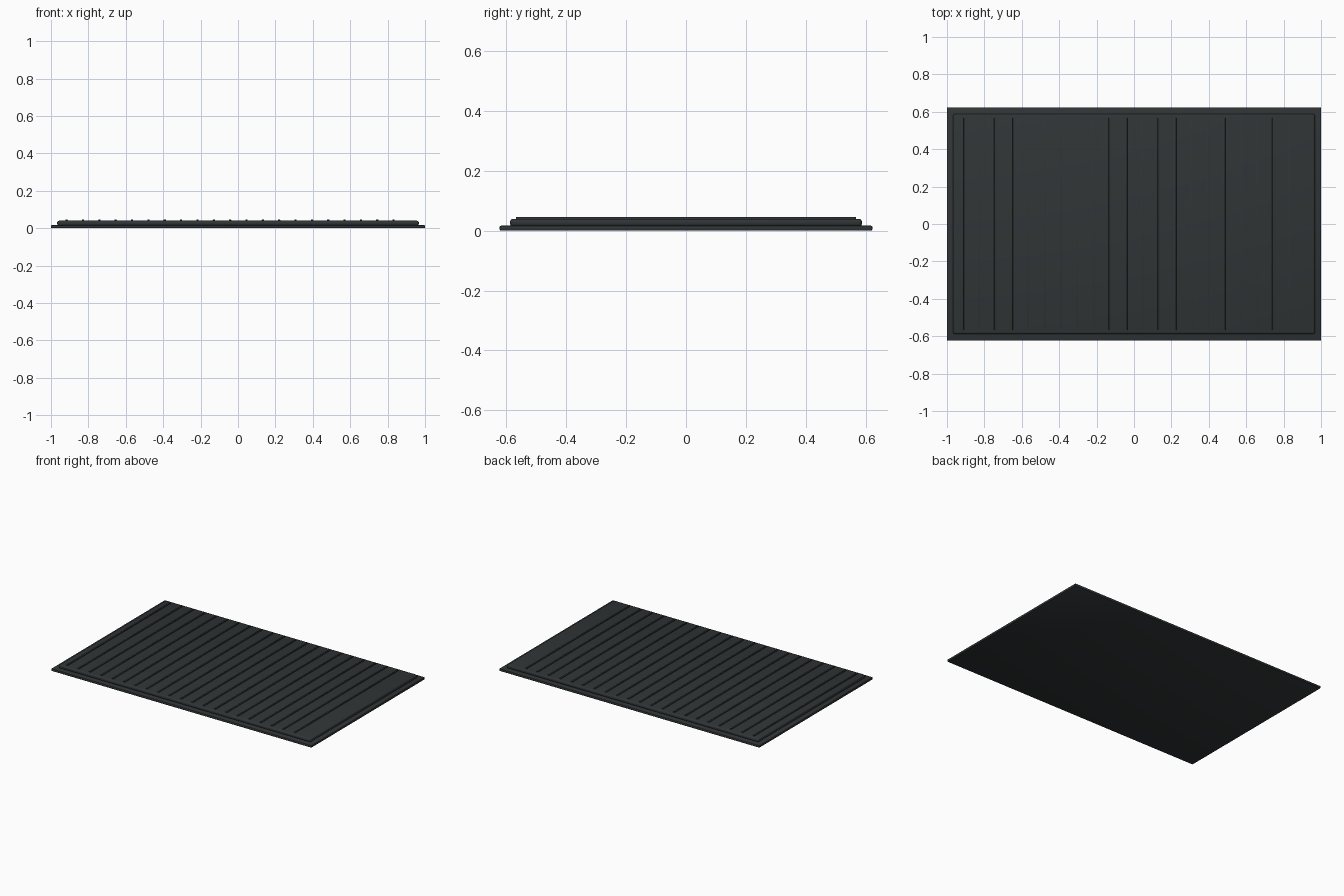
import bpy, math

if "Cube" in bpy.data.objects:
    bpy.data.objects.remove(bpy.data.objects["Cube"])

mat = bpy.data.materials.new("dark_rubber")
mat.diffuse_color = (0.03, 0.035, 0.037, 1)
mat.use_nodes = True
mat.node_tree.nodes["Principled BSDF"].inputs["Base Color"].default_value = mat.diffuse_color


def slab(name, x, hx, hy, z0, z1, bevel, segments):
    """Bevelled box given centre x, half sizes and z range."""
    bpy.ops.mesh.primitive_cube_add(size=2, location=(x, 0, (z0 + z1) / 2))
    ob = bpy.context.object
    ob.name = name
    ob.scale = (hx, hy, (z1 - z0) / 2)
    bpy.ops.object.transform_apply(location=False, rotation=False, scale=True)
    mod = ob.modifiers.new("bevel", 'BEVEL')
    mod.width = bevel
    mod.segments = segments
    bpy.ops.object.modifier_apply(modifier=mod.name)
    bpy.ops.object.shade_smooth_by_angle(angle=math.radians(35))
    ob.data.materials.append(mat)
    return ob


# thin base sheet
slab("base_sheet", 0, 1.0, 0.623, 0.0, 0.017, 0.005, 2)

# raised rounded pad
slab("raised_pad", 0, 0.967, 0.588, 0.014, 0.040, 0.010, 3)

# grip ribs running front to back
for i in range(21):
    slab(f"grip_rib_{i + 1:02d}", -0.916 + i * 0.0874, 0.006, 0.568,
         0.034, 0.046, 0.002, 2)
